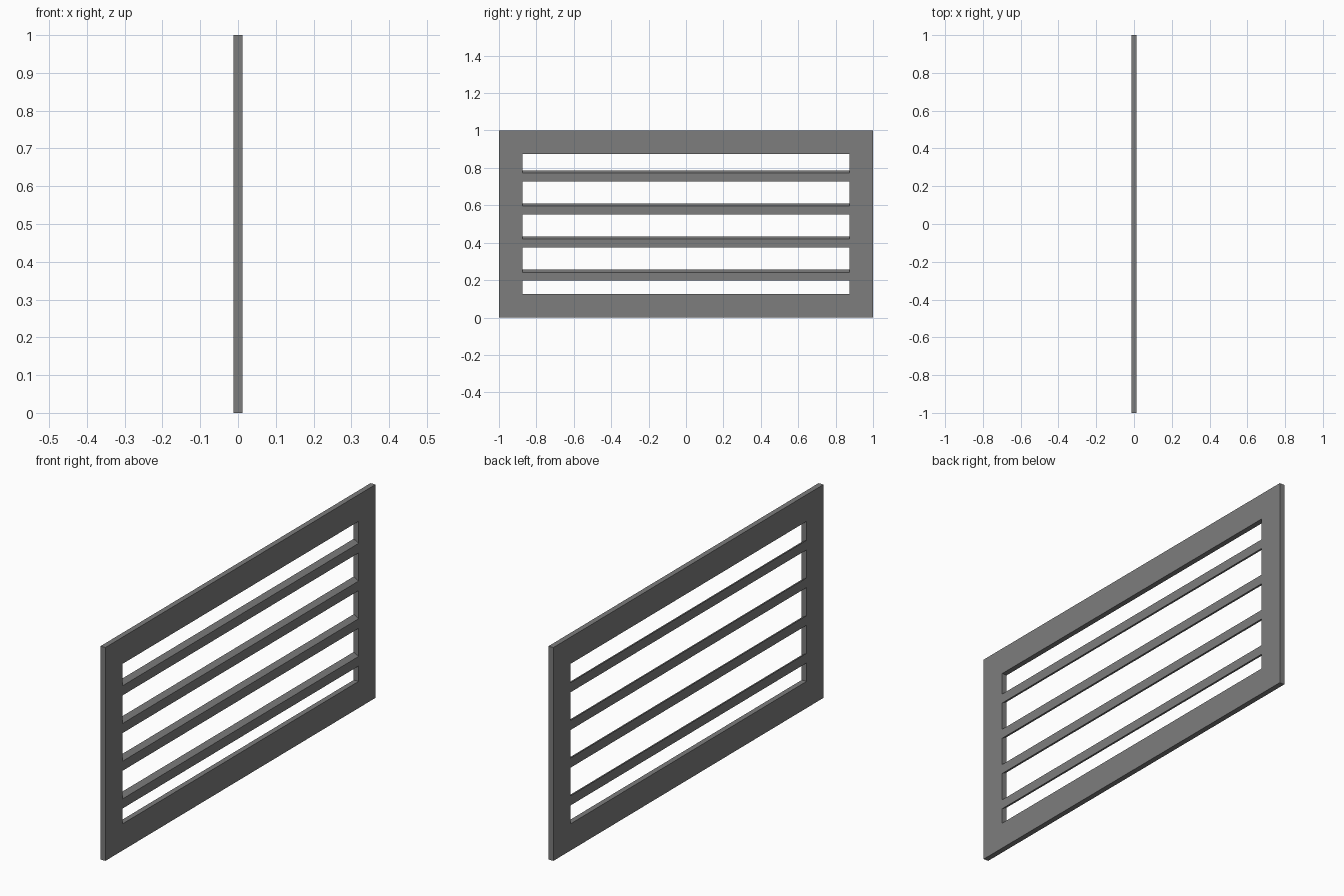
import bpy
import bmesh

if "Cube" in bpy.data.objects:
    bpy.data.objects.remove(bpy.data.objects["Cube"])

T = 0.0125            # half thickness of the panel
BORDER = 0.125        # width of the frame
OPEN_Y = 1.0 - BORDER

# Dark grey shared by all parts
dark = bpy.data.materials.new("dark_grey")
dark.diffuse_color = (0.205, 0.205, 0.205, 1)
dark.use_nodes = True
dark.node_tree.nodes["Principled BSDF"].inputs["Base Color"].default_value = dark.diffuse_color


def new_object(name, bm):
    bmesh.ops.recalc_face_normals(bm, faces=bm.faces)
    mesh = bpy.data.meshes.new(name)
    bm.to_mesh(mesh)
    bm.free()
    mesh.materials.append(dark)
    obj = bpy.data.objects.new(name, mesh)
    bpy.context.collection.objects.link(obj)
    return obj


def extrude(bm, faces, vec):
    ext = bmesh.ops.extrude_face_region(bm, geom=faces, use_keep_orig=True)
    moved = [g for g in ext["geom"] if isinstance(g, bmesh.types.BMVert)]
    bmesh.ops.translate(bm, verts=moved, vec=vec)


# Outer frame: rectangular ring extruded through its thickness
bm = bmesh.new()
outer = [bm.verts.new((-T, y, z)) for y, z in ((-1, 0), (1, 0), (1, 1), (-1, 1))]
inner = [bm.verts.new((-T, y, z)) for y, z in (
    (-OPEN_Y, BORDER), (OPEN_Y, BORDER), (OPEN_Y, 1 - BORDER), (-OPEN_Y, 1 - BORDER))]
ring = [bm.faces.new((outer[i], outer[(i + 1) % 4], inner[(i + 1) % 4], inner[i]))
        for i in range(4)]
extrude(bm, ring, (2 * T, 0, 0))
new_object("frame", bm)


# Louvre slats: slanted profile swept across the opening
def slat(name, z):
    profile = ((T, z), (T, z + 0.045), (-T, z + 0.0595), (-T, z + 0.0145))
    bm = bmesh.new()
    face = bm.faces.new([bm.verts.new((x, -OPEN_Y, h)) for x, h in profile])
    extrude(bm, [face], (0, 2 * OPEN_Y, 0))
    return new_object(name, bm)


for i in range(4):
    slat(f"slat_{i + 1}", 0.197 + 0.1767 * i)
